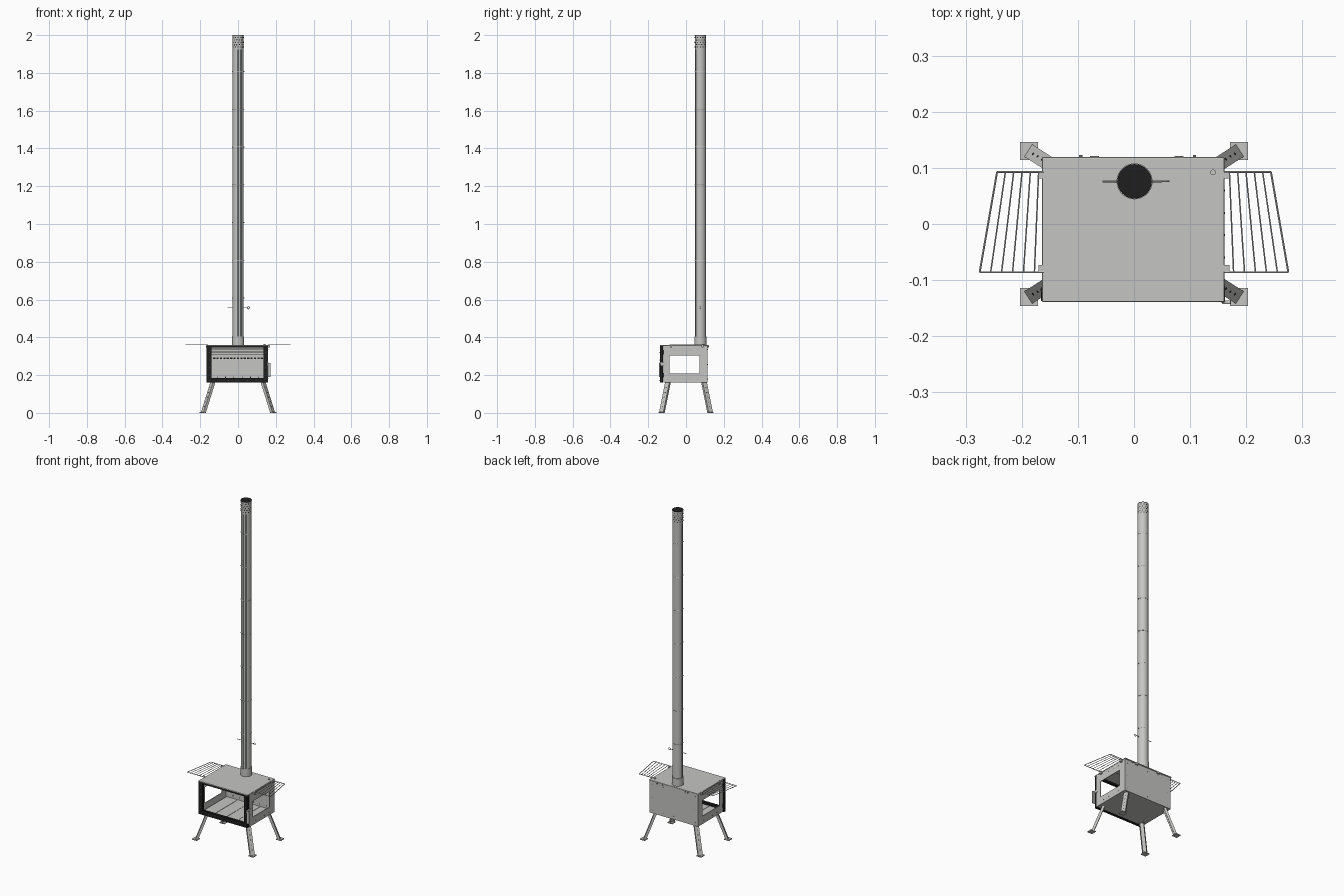
import bpy, bmesh, math
from mathutils import Vector, Matrix

cube = bpy.data.objects.get("Cube")
if cube:
    bpy.data.objects.remove(cube, do_unlink=True)


def material(name, r, g, b):
    m = bpy.data.materials.new(name)
    m.use_nodes = True
    m.diffuse_color = (r, g, b, 1)
    m.node_tree.nodes["Principled BSDF"].inputs["Base Color"].default_value = (r, g, b, 1)
    return m


STEEL = material("steel", 0.56, 0.56, 0.55)
BLACK = material("black_iron", 0.013, 0.013, 0.013)
DARK = material("dark_seam", 0.13, 0.14, 0.14)


def finish(name, bm, *mats, smooth=False, bevel=0):
    me = bpy.data.meshes.new(name)
    bm.to_mesh(me)
    bm.free()
    for m in mats:
        me.materials.append(m)
    ob = bpy.data.objects.new(name, me)
    bpy.context.collection.objects.link(ob)
    if smooth:
        bpy.ops.object.select_all(action='DESELECT')
        ob.select_set(True)
        bpy.context.view_layer.objects.active = ob
        bpy.ops.object.shade_smooth_by_angle()
    if bevel:
        mod = ob.modifiers.new("bevel", 'BEVEL')
        mod.width, mod.segments = bevel, 2
    return ob


def box(bm, lo, hi, frame=Matrix.Identity(4)):
    lo, hi = Vector(lo), Vector(hi)
    mat = frame @ Matrix.Translation((lo + hi) / 2) @ Matrix.Diagonal((*(hi - lo), 1))
    bmesh.ops.create_cube(bm, size=1, matrix=mat)


def tube(bm, a, b, r, sides=8):
    a, b = Vector(a), Vector(b)
    rot = (b - a).to_track_quat('Z', 'Y').to_matrix().to_4x4()
    bmesh.ops.create_cone(bm, cap_ends=True, segments=sides, radius1=r, radius2=r,
                          depth=(b - a).length, matrix=Matrix.Translation((a + b) / 2) @ rot)


def ring(bm, centre, r, thick, axis='Z', sides=32):
    """Thin round hoop."""
    turn = Matrix.Rotation(math.pi / 2, 4, 'X') if axis == 'Y' else Matrix.Identity(4)
    frame = Matrix.Translation(centre) @ turn
    rows = []
    for i in range(sides):
        a = math.tau * i / sides
        rows.append([bm.verts.new(frame @ Vector(((r + thick * math.cos(t)) * math.cos(a),
                     (r + thick * math.cos(t)) * math.sin(a), thick * math.sin(t))))
                     for t in (k * math.tau / 6 for k in range(6))])
    for i in range(sides):
        p, q = rows[i], rows[(i + 1) % sides]
        for k in range(6):
            bm.faces.new((p[k], q[k], q[(k + 1) % 6], p[(k + 1) % 6]))


def window_panel(bm, axis, depth, outer, inner):
    """Upright panel with a rectangular opening; rectangles are (u0, u1, z0, z1)."""
    u0, u1, z0, z1 = outer
    a0, a1, b0, b1 = inner
    for s0, s1, t0, t1 in ((u0, u1, z0, b0), (u0, u1, b1, z1), (u0, a0, b0, b1), (a1, u1, b0, b1)):
        if axis == 'x':
            box(bm, (depth[0], s0, t0), (depth[1], s1, t1))
        else:
            box(bm, (s0, depth[0], t0), (s1, depth[1], t1))


# Firebox shell
bm = bmesh.new()
for s in (-1, 1):
    window_panel(bm, 'x', sorted((s * 0.16, s * 0.156)), (-0.12, 0.115, 0.162, 0.354),
                 (-0.087, 0.071, 0.209, 0.304))
box(bm, (-0.16, 0.111, 0.162), (0.16, 0.115, 0.354))
box(bm, (-0.16, -0.12, 0.162), (0.16, 0.115, 0.166))
finish("firebox_shell", bm, STEEL)

bm = bmesh.new()
box(bm, (-0.164, -0.139, 0.354), (0.161, 0.119, 0.36))
finish("top_plate", bm, STEEL, bevel=0.002)

# Inside: floor panels, stepped baffle and air slots
bm = bmesh.new()
for i in range(4):
    x = -0.15 + i * 0.075
    box(bm, (x + 0.001, -0.115, 0.167), (x + 0.074, 0.105, 0.176))
finish("floor_panels", bm, STEEL)
bm = bmesh.new()
for i, z in enumerate((0.306, 0.322, 0.338)):
    box(bm, (-0.154, 0.03 - i * 0.02, z), (0.154, 0.034 - i * 0.02, z + 0.0145))
    box(bm, (-0.154, 0.03 - i * 0.02, z), (0.154, 0.054 - i * 0.02, z + 0.002))
finish("baffle", bm, STEEL)
bm = bmesh.new()
for i in range(15):
    x = -0.126 + i * 0.018
    box(bm, (x - 0.006, 0.1095, 0.286), (x + 0.006, 0.112, 0.292))
for i in range(6):
    x = -0.11 + i * 0.044
    box(bm, (x - 0.002, 0.1095, 0.185), (x + 0.002, 0.112, 0.193))
finish("air_slots", bm, BLACK)

# Door: black frame with rivets, latch handle and hinges
bm = bmesh.new()
window_panel(bm, 'y', (-0.137, -0.121), (-0.166, 0.156, 0.161, 0.354), (-0.14, 0.134, 0.186, 0.345))
finish("door_frame", bm, BLACK)
bm = bmesh.new()
for i in range(5):
    x = -0.1 + i * 0.05
    tube(bm, (x, -0.139, 0.172), (x, -0.136, 0.172), 0.002)
for s in (-0.153, 0.145):
    for z in (0.2, 0.24, 0.28, 0.32):
        tube(bm, (s, -0.139, z), (s, -0.136, z), 0.002)
finish("door_rivets", bm, DARK)
bm = bmesh.new()
box(bm, (0.157, -0.143, 0.189), (0.173, -0.136, 0.264))
box(bm, (0.154, -0.14, 0.25), (0.162, -0.108, 0.268))
finish("door_handle", bm, STEEL, bevel=0.002)
bm = bmesh.new()
for z in (0.2, 0.32):
    tube(bm, (-0.163, -0.117, z - 0.012), (-0.163, -0.117, z + 0.012), 0.004, 12)
finish("door_hinges", bm, BLACK, smooth=True)

# Bolts around the sides and back
bm = bmesh.new()
for z in (0.18, 0.335):
    for x in (-0.14, -0.07, 0, 0.07, 0.14):
        tube(bm, (x, 0.114, z), (x, 0.116, z), 0.0022)
    for s in (-1, 1):
        for y in (-0.06, -0.02, 0.02, 0.06):
            tube(bm, (s * 0.158, y, z), (s * 0.162, y, z), 0.0018)
for x in (-0.14, 0.14):
    tube(bm, (x, 0.114, 0.257), (x, 0.116, 0.257), 0.0022)
finish("bolts", bm, DARK)
bm = bmesh.new()
for x in (-0.095, 0.108):
    tube(bm, (x, 0.115, 0.35), (x, 0.123, 0.35), 0.003, 10)
for x in (-0.07, 0.08):
    box(bm, (x - 0.008, 0.115, 0.345), (x + 0.008, 0.121, 0.357))
tube(bm, (0.141, 0.092, 0.36), (0.141, 0.092, 0.365), 0.005, 16)
finish("hooks_and_knob", bm, STEEL, smooth=True)

# Side racks of converging wires, hung on brackets
for side, s in (("left", 1), ("right", -1)):
    bm = bmesh.new()
    z, front, back = 0.361, -0.086, 0.093
    for i in range(6):
        tube(bm, (s * (0.275 - 0.0195 * i), front, z), (s * (0.244 - 0.0148 * i), back, z),
             0.0015 if i else 0.002, 6)
    tube(bm, (s * 0.16, front, z), (s * 0.275, front, z), 0.002, 6)
    tube(bm, (s * 0.16, back, z), (s * 0.244, back, z), 0.002, 6)
    finish(side + "_rack", bm, STEEL, smooth=True)
    bm = bmesh.new()
    for y in (-0.079, 0.087):
        x0, x1 = sorted((s * 0.157, s * 0.17))
        box(bm, (x0, y - 0.006, 0.345), (x1, y + 0.006, 0.3605))
    finish(side + "_rack_brackets", bm, STEEL)

# Splayed channel legs with holes and square feet
for front_back, sy in (("front", -1), ("back", 1)):
    for side, sx in (("left", 1), ("right", -1)):
        top = Vector((sx * 0.137, sy * 0.098, 0.164))
        foot = Vector((sx * 0.187, sy * 0.13, 0.004))
        axis = (top - foot).normalized()
        across = axis.cross(Vector((0, 0, 1))).normalized()
        out = across.cross(axis)
        if out.x * sx < 0:
            out, across = -out, -across
        frame = Matrix((across, out, axis)).transposed().to_4x4()
        frame.translation = foot
        length = (top - foot).length
        bm = bmesh.new()
        box(bm, (-0.013, 0, 0), (0.013, 0.002, length), frame)
        for u in (-0.013, 0.011):
            box(bm, (u, -0.012, 0), (u + 0.002, 0, length), frame)
        box(bm, (foot.x - 0.016, foot.y - 0.016, 0), (foot.x + 0.016, foot.y + 0.016, 0.005))
        finish(f"{front_back}_{side}_leg", bm, STEEL)
        bm = bmesh.new()
        for i in range(5):
            t = 0.03 + i * 0.027
            tube(bm, frame @ Vector((0, 0.001, t)), frame @ Vector((0, 0.0024, t)), 0.0028, 10)
        finish(f"{front_back}_{side}_leg_holes", bm, BLACK)

# Chimney pipe with dark rolled seams along its front and side
PIPE_X, PIPE_Y, R = 0.001, 0.076, 0.029
bm = bmesh.new()
tube(bm, (PIPE_X, PIPE_Y, 0.36), (PIPE_X, PIPE_Y, 1.997), R, 72)
for f in bm.faces:
    c = f.calc_center_median()
    angle = math.degrees(math.atan2(c.y - PIPE_Y, c.x - PIPE_X)) % 360
    seam = any(a < angle < b for a, b in ((170, 185), (262, 280), (292, 315)))
    if seam and abs(f.normal.z) < 0.5 :
        f.material_index = 1
finish("chimney_pipe", bm, STEEL, DARK, smooth=True)
bm = bmesh.new()
tube(bm, (PIPE_X, PIPE_Y, 0.36), (PIPE_X, PIPE_Y, 0.405), 0.032, 48)
finish("pipe_collar", bm, STEEL, smooth=True)
bm = bmesh.new()
for i in range(7):
    z = 0.608 + 0.2 * i
    ring(bm, (PIPE_X, PIPE_Y, z), R, 0.0012)
    for s in (-1, 1):
        tube(bm, (PIPE_X + s * R, PIPE_Y, z), (PIPE_X + s * (R + 0.004), PIPE_Y, z), 0.002, 6)
finish("pipe_rings", bm, STEEL, smooth=True)

# Spark arrestor: steel sleeve, staggered holes and dark cap
bm = bmesh.new()
tube(bm, (PIPE_X, PIPE_Y, 1.925), (PIPE_X, PIPE_Y, 1.998), R + 0.0003, 48)
finish("arrestor_sleeve", bm, STEEL, smooth=True)
bm = bmesh.new()
for row in range(5):
    for i in range(12):
        a = math.tau * (i + 0.5 * (row % 2)) / 12
        d = Vector((math.cos(a), math.sin(a), 0))
        c = Vector((PIPE_X, PIPE_Y, 1.937 + row * 0.0125))
        tube(bm, c + d * (R - 0.001), c + d * (R + 0.0007), 0.0032, 8)
finish("arrestor_holes", bm, BLACK)
bm = bmesh.new()
tube(bm, (PIPE_X, PIPE_Y, 1.998), (PIPE_X, PIPE_Y, 2.0), R + 0.0016, 48)
finish("arrestor_cap", bm, BLACK, smooth=True)

# Damper rod with ring grip
bm = bmesh.new()
tube(bm, (-0.056, PIPE_Y, 0.556), (0.05, PIPE_Y, 0.556), 0.0018, 8)
ring(bm, (0.056, PIPE_Y, 0.556), 0.006, 0.0016, 'Y', 16)
finish("damper_rod", bm, STEEL, smooth=True)
